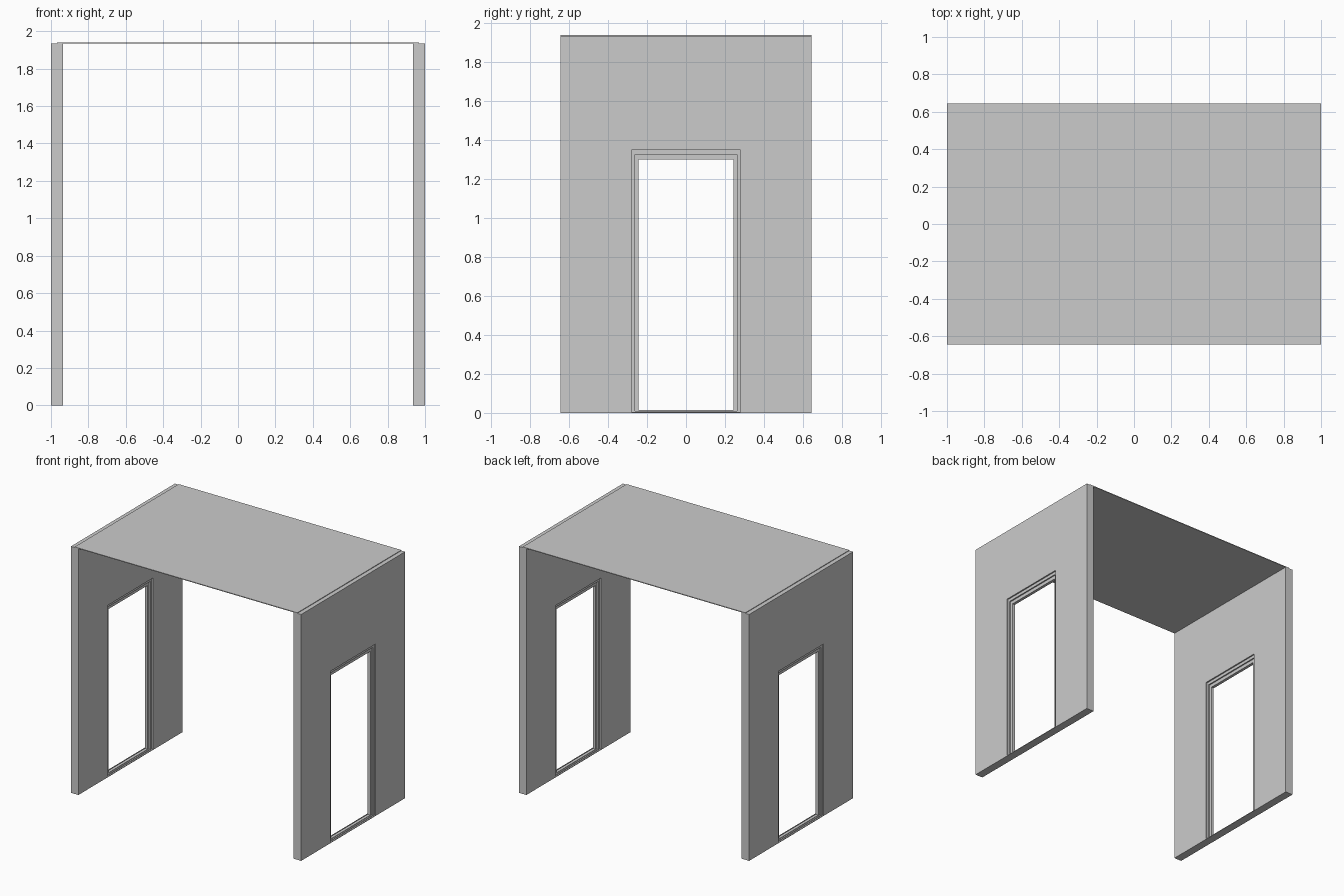
import bpy, bmesh

if "Cube" in bpy.data.objects:
    bpy.data.objects.remove(bpy.data.objects["Cube"])

WALL_X, WALL_T = 0.9675, 0.065   # wall centre and thickness
HALF_Y, WALL_H, ROOF_H = 0.645, 1.935, 1.94


def finish(name, bm):
    bmesh.ops.recalc_face_normals(bm, faces=bm.faces)
    mesh = bpy.data.meshes.new(name)
    bm.to_mesh(mesh)
    bm.free()
    obj = bpy.data.objects.new(name, mesh)
    bpy.context.collection.objects.link(obj)


def ring(name, cx, thick, outer, inner):
    """Rectangular frame in the YZ plane; rects are (half width, bottom, top)."""
    bm = bmesh.new()
    loops = []
    for rect, side in ((outer, -1), (outer, 1), (inner, 1), (inner, -1)):
        w, lo, hi = rect
        x = cx + side * thick / 2
        loops.append([bm.verts.new((x, y, z))
                      for y, z in ((-w, lo), (w, lo), (w, hi), (-w, hi))])
    for i in range(4):
        a, b = loops[i], loops[(i + 1) % 4]
        for j in range(4):
            k = (j + 1) % 4
            bm.faces.new((a[j], a[k], b[k], b[j]))
    finish(name, bm)


# Nested outlines of wall, opening, outer frame step and clear doorway
wall = (HALF_Y, 0.0, WALL_H)
opening = (0.28, 0.005, 1.35)
step = (0.263, 0.01, 1.327)
doorway = (0.243, 0.015, 1.30)

# End walls with recessed, stepped door frames
for side, cx in (("left", -WALL_X), ("right", WALL_X)):
    ring(side + "_wall", cx, WALL_T, wall, opening)
    ring(side + "_door_casing", cx, 0.043, opening, step)
    ring(side + "_door_lining", cx, 0.023, step, doorway)

# Thin roof slab reaching the middle of each wall
bm = bmesh.new()
bmesh.ops.create_cube(bm, size=1)
z0 = WALL_H - 0.001
for v in bm.verts:
    v.co.x *= 2 * 0.9675
    v.co.y *= 2 * HALF_Y
    v.co.z = ROOF_H if v.co.z > 0 else z0
finish("roof_slab", bm)
